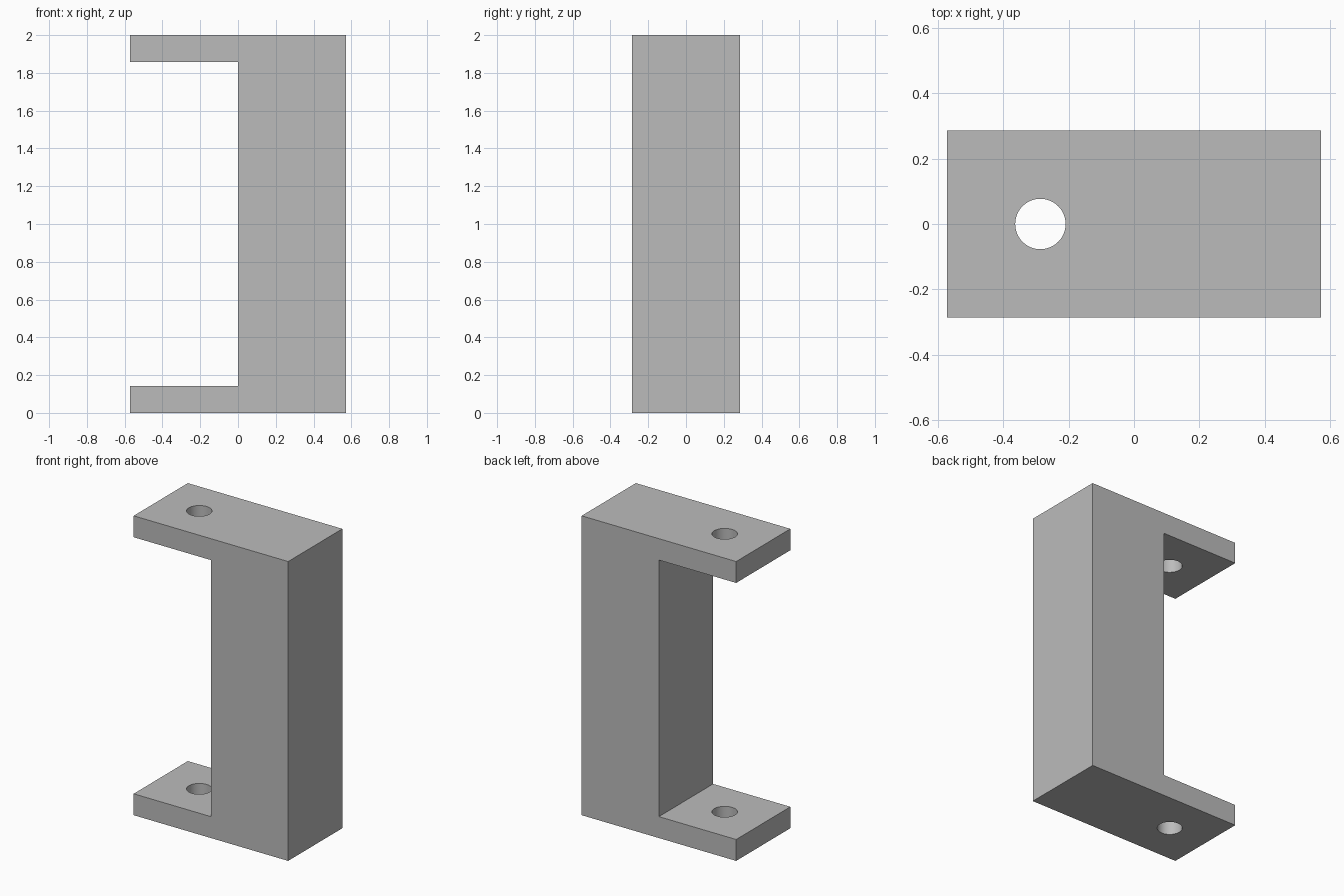
import bpy
import bmesh
from mathutils import Vector

HALF_X, HALF_Y, HEIGHT = 0.571, 0.286, 2.0
FLANGE = 0.143
HOLE_X, HOLE_R = -0.286, 0.077

cube = bpy.data.objects.get("Cube")
if cube:
    bpy.data.objects.remove(cube, do_unlink=True)

grey = bpy.data.materials.new("plain grey")
grey.use_nodes = True
colour = (0.5, 0.5, 0.5, 1)
grey.diffuse_color = colour
grey.node_tree.nodes["Principled BSDF"].inputs["Base Color"].default_value = colour

# Bracket body: C-shaped profile extruded along y
profile = [(-HALF_X, 0), (HALF_X, 0), (HALF_X, HEIGHT), (-HALF_X, HEIGHT),
           (-HALF_X, HEIGHT - FLANGE), (0, HEIGHT - FLANGE),
           (0, FLANGE), (-HALF_X, FLANGE)]
bm = bmesh.new()
face = bm.faces.new([bm.verts.new((x, -HALF_Y, z)) for x, z in profile])
extruded = bmesh.ops.extrude_face_region(bm, geom=[face])["geom"]
bmesh.ops.translate(bm, vec=Vector((0, 2 * HALF_Y, 0)),
                    verts=[v for v in extruded if isinstance(v, bmesh.types.BMVert)])
bmesh.ops.recalc_face_normals(bm, faces=bm.faces)
mesh = bpy.data.meshes.new("bracket")
bm.to_mesh(mesh)
bm.free()
mesh.materials.append(grey)
bracket = bpy.data.objects.new("bracket", mesh)
bpy.context.collection.objects.link(bracket)

# One drill passes through both flanges
bpy.ops.mesh.primitive_cylinder_add(vertices=64, radius=HOLE_R, depth=HEIGHT + 0.4,
                                    location=(HOLE_X, 0, HEIGHT / 2))
drill = bpy.context.object
drill.name = "hole_cutter"
drill.data.materials.append(grey)
drill.hide_render = True

holes = bracket.modifiers.new("screw_holes", "BOOLEAN")
holes.operation = "DIFFERENCE"
holes.solver = "EXACT"
holes.object = drill

# Apply the cut, discard the drill and smooth the hole walls
bpy.ops.object.select_all(action="DESELECT")
bracket.select_set(True)
bpy.context.view_layer.objects.active = bracket
bpy.ops.object.modifier_apply(modifier=holes.name)
bpy.data.objects.remove(drill, do_unlink=True)
bpy.ops.object.shade_smooth_by_angle(angle=0.5)
